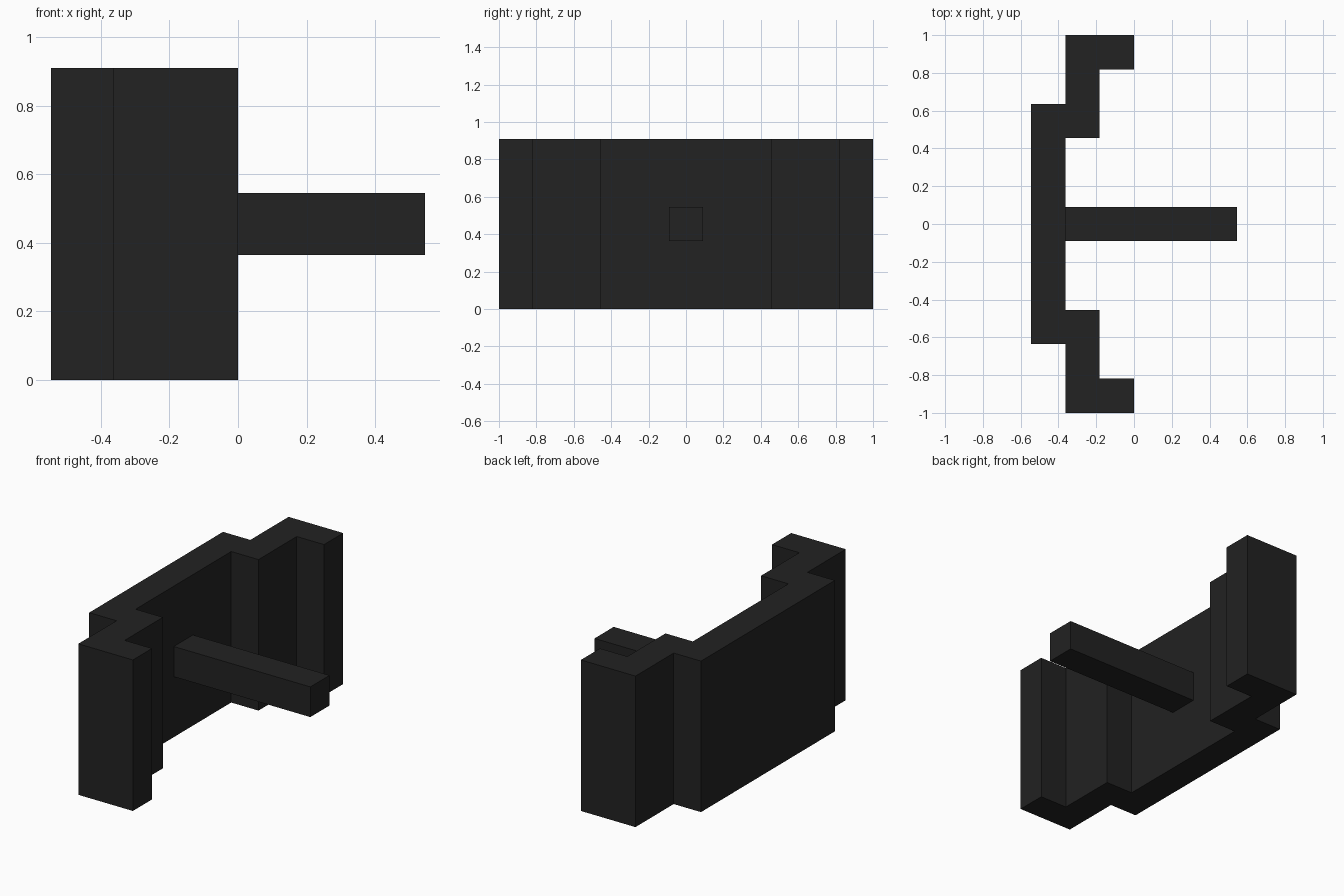
import bpy
import bmesh

if "Cube" in bpy.data.objects:
    bpy.data.objects.remove(bpy.data.objects["Cube"], do_unlink=True)

U = 2 / 11  # block size: the shield is eleven blocks wide

black = bpy.data.materials.new("matte black")
black.use_nodes = True
colour = (0.016, 0.016, 0.016, 1)
black.diffuse_color = colour
black.node_tree.nodes["Principled BSDF"].inputs["Base Color"].default_value = colour


def extrude_outline(name, outline, bottom, top):
    """Flat-shaded prism from a plan outline, all measured in blocks."""
    bm = bmesh.new()
    face = bm.faces.new([bm.verts.new((x * U, y * U, bottom * U)) for x, y in outline])
    moved = bmesh.ops.extrude_face_region(bm, geom=[face])["geom"]
    verts = [g for g in moved if isinstance(g, bmesh.types.BMVert)]
    bmesh.ops.translate(bm, verts=verts, vec=(0, 0, (top - bottom) * U))
    bmesh.ops.recalc_face_normals(bm, faces=bm.faces)
    mesh = bpy.data.meshes.new(name)
    bm.to_mesh(mesh)
    bm.free()
    mesh.materials.append(black)
    obj = bpy.data.objects.new(name, mesh)
    bpy.context.collection.objects.link(obj)
    return obj


# Stepped shield: half of the plan, mirrored across y
half = [(-3, 3.5), (-2, 3.5), (-2, 5.5), (0, 5.5), (0, 4.5),
        (-1, 4.5), (-1, 2.5), (-2, 2.5)]
mirrored = [(x, -y) for x, y in reversed(half)]
extrude_outline("shield_wall", half + mirrored, 0, 5)

# Straight square handle from the inner face
extrude_outline("handle", [(-2, -.5), (3, -.5), (3, .5), (-2, .5)], 2, 3)
